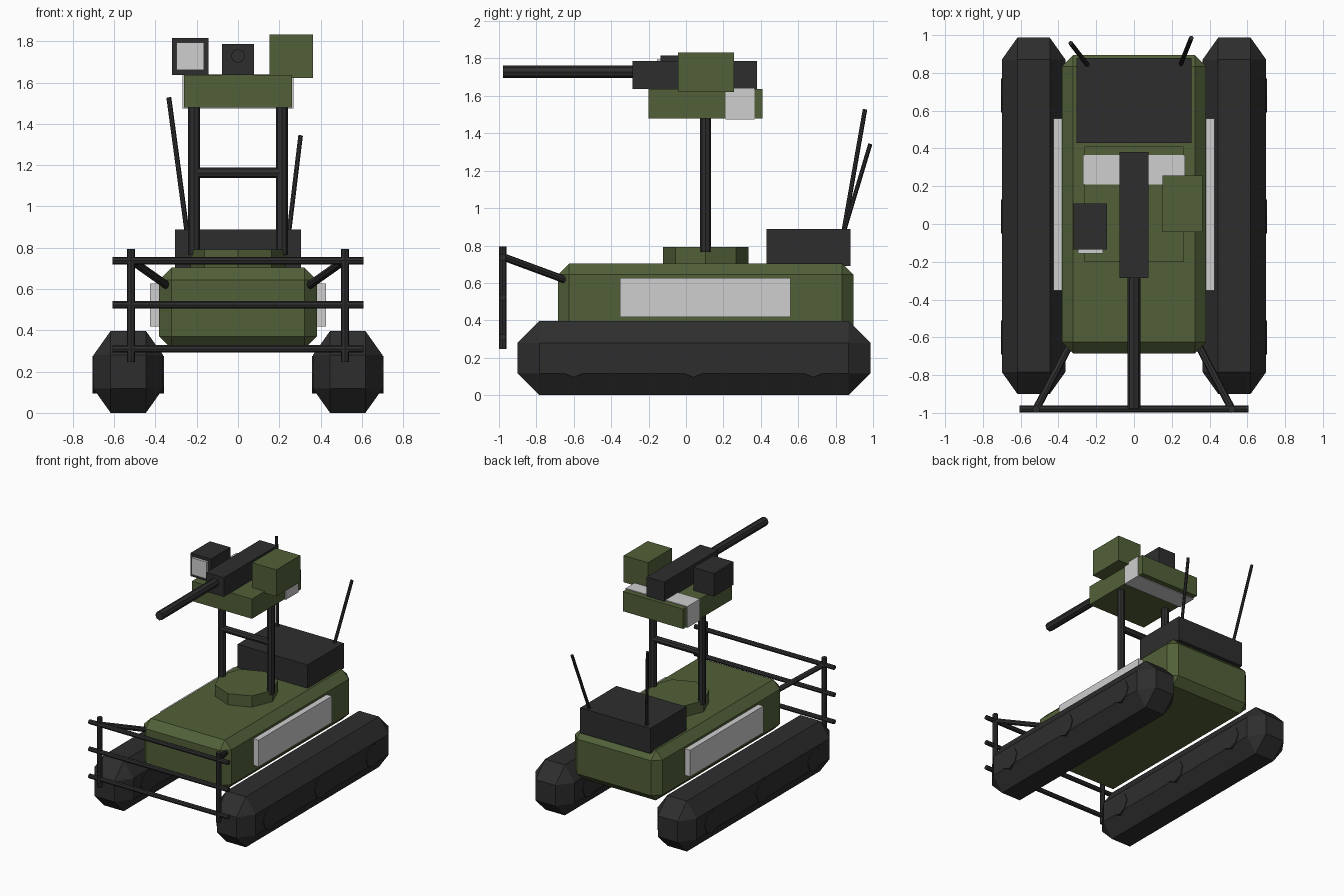
import bpy, math
from mathutils import Vector

if "Cube" in bpy.data.objects:
    bpy.data.objects.remove(bpy.data.objects["Cube"])


def material(name, rgb):
    m = bpy.data.materials.new(name)
    m.diffuse_color = (*rgb, 1)
    m.use_nodes = True
    m.node_tree.nodes["Principled BSDF"].inputs["Base Color"].default_value = m.diffuse_color
    return m


GREEN = material("olive green", (0.085, 0.118, 0.04))
DARK = material("dark grey", (0.027, 0.027, 0.028))
WHITE = material("light grey", (0.62, 0.62, 0.62))


def finish(name, verts, faces, mat):
    me = bpy.data.meshes.new(name)
    me.from_pydata(verts, [], faces)
    me.materials.append(mat)
    ob = bpy.data.objects.new(name, me)
    bpy.context.collection.objects.link(ob)
    return ob


def box(name, lo, hi, mat):
    v = [(x, y, z) for x in (lo[0], hi[0]) for y in (lo[1], hi[1]) for z in (lo[2], hi[2])]
    f = [(0, 1, 3, 2), (4, 6, 7, 5), (0, 4, 5, 1), (2, 3, 7, 6), (0, 2, 6, 4), (1, 5, 7, 3)]
    return finish(name, v, f, mat)


def chamfered_box(name, lo, hi, cut, mat):
    """Box with every edge cut flat; cut gives the setback along each axis."""
    c = [(l + h) / 2 for l, h in zip(lo, hi)]
    # unit-chamfer space: the bevel is 1 wide, then scaled back per axis
    h = [(b - a) / 2 / k for a, b, k in zip(lo, hi, cut)]
    ob = box(name, [-a for a in h], h, mat)
    mod = ob.modifiers.new("chamfer", 'BEVEL')
    mod.width, mod.segments, mod.limit_method = 1, 1, 'NONE'
    mod.use_clamp_overlap = False
    ob.scale = cut
    ob.location = c
    return ob


def rod(name, a, b, r, mat, n=8, turn=0.0):
    """Flat-sided cylinder from a to b."""
    a, b = Vector(a), Vector(b)
    q = (b - a).to_track_quat('Z', 'Y')
    ring = [q @ Vector((r * math.cos(t), r * math.sin(t), 0))
            for t in (turn + 2 * math.pi * i / n for i in range(n))]
    v = [a + p for p in ring] + [b + p for p in ring]
    f = [(i, (i + 1) % n, n + (i + 1) % n, n + i) for i in range(n)]
    f += [tuple(range(n - 1, -1, -1)), tuple(range(n, 2 * n))]
    return finish(name, v, f, mat)


# hull and rear equipment box
chamfered_box("hull", (-0.382, -0.685, 0.31), (0.382, 0.895, 0.704), (0.06, 0.06, 0.06), GREEN)
box("rear_box", (-0.305, 0.43, 0.69), (0.305, 0.88, 0.888), DARK)

# mast: ring on the deck, two posts, cross bar
rod("mast_ring", (0, 0.105, 0.69), (0, 0.105, 0.792), 0.229, GREEN)
rod("mast_cross_bar", (-0.21, 0.105, 1.163), (0.21, 0.105, 1.163), 0.026, DARK)

# weapon platform with light band
box("platform", (-0.262, -0.2, 1.48), (0.262, 0.41, 1.636), GREEN)
box("platform_band", (-0.269, 0.21, 1.474), (0.269, 0.366, 1.642), WHITE)
box("gun_body", (-0.077, -0.287, 1.636), (0.077, 0.38, 1.787), DARK)
rod("gun_barrel", (0, -0.978, 1.729), (0, -0.25, 1.729), 0.034, DARK)
box("sensor_box", (-0.32, -0.135, 1.636), (-0.142, 0.108, 1.817), DARK)
box("sensor_window", (-0.297, -0.155, 1.662), (-0.165, -0.13, 1.794), WHITE)
box("ammo_box", (0.152, -0.042, 1.622), (0.363, 0.256, 1.832), GREEN)

# mirrored parts
for s, side in ((-1, "left"), (1, "right")):
    x0, x1 = sorted((s * 0.363, s * 0.7))
    chamfered_box(side + "_track", (x0, -0.9, 0), (x1, 0.987, 0.397), (0.083, 0.117, 0.117), DARK)
    for i, y in enumerate((-0.6, 0.04, 0.68)):
        rod(f"{side}_wheel_{i + 1}", (s * 0.358, y, 0.185), (s * 0.705, y, 0.185), 0.09, DARK)
    x0, x1 = sorted((s * 0.37, s * 0.427))
    box(side + "_side_panel", (x0, -0.353, 0.418), (x1, 0.558, 0.627), WHITE)
    rod(side + "_mast_post", (s * 0.212, 0.105, 0.764), (s * 0.212, 0.105, 1.5), 0.029, DARK)
    rod(side + "_guard_post", (s * 0.518, -0.98, 0.247), (s * 0.518, -0.98, 0.795), 0.02, DARK)
    rod(side + "_guard_strut", (s * 0.518, -0.98, 0.74), (s * 0.345, -0.65, 0.618), 0.02, DARK)

# front guard bars
for i, z in enumerate((0.31, 0.523, 0.737)):
    rod(f"guard_bar_{i + 1}", (-0.607, -0.98, z), (0.607, -0.98, z), 0.018, DARK)

# antennas
rod("left_antenna", (-0.245, 0.84, 0.86), (-0.335, 0.957, 1.527), 0.012, DARK)
rod("right_antenna", (0.245, 0.84, 0.86), (0.303, 0.985, 1.342), 0.012, DARK)
